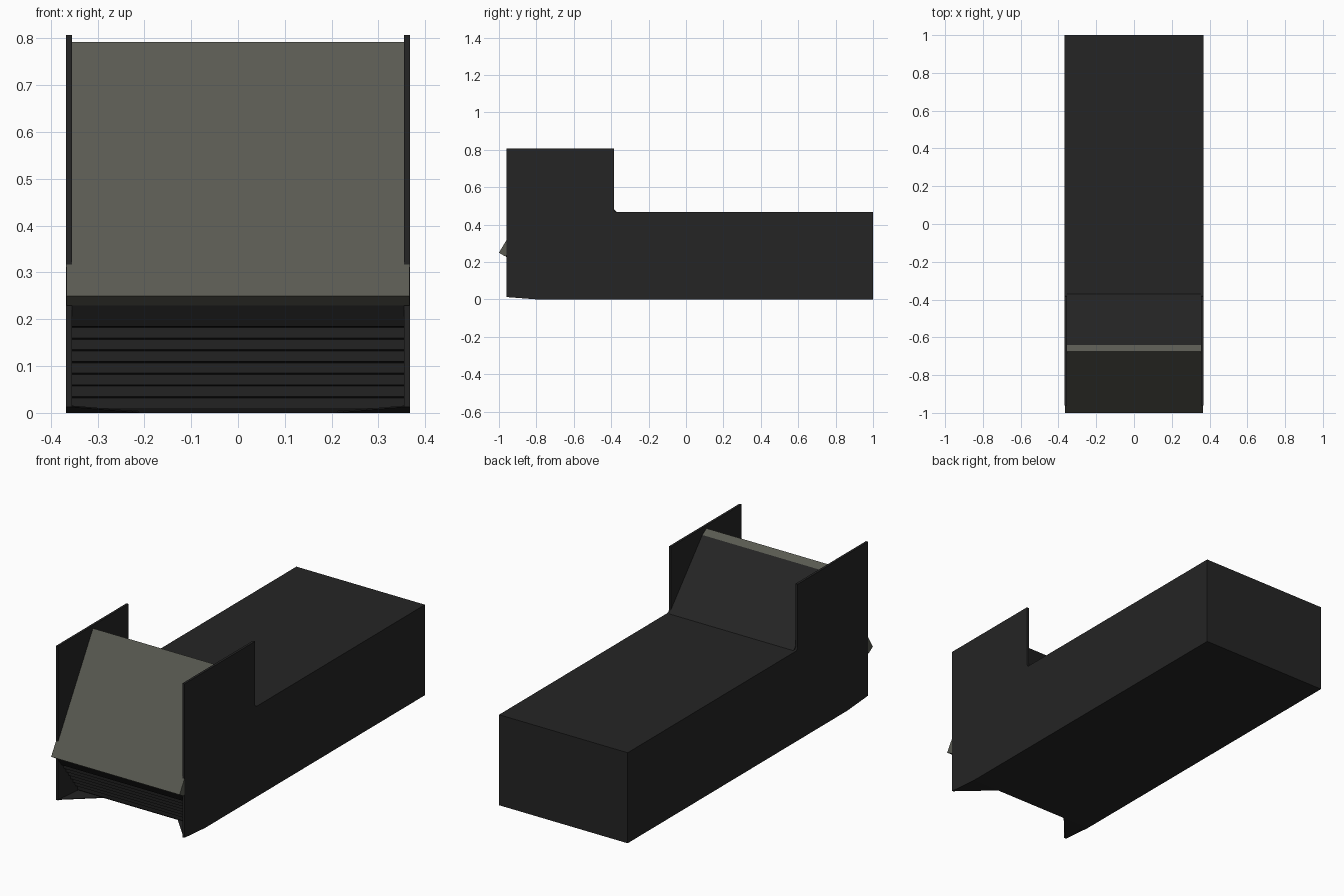
import bpy
import bmesh

if "Cube" in bpy.data.objects:
    bpy.data.objects.remove(bpy.data.objects["Cube"])


def material(name, rgb):
    m = bpy.data.materials.new(name)
    m.diffuse_color = (*rgb, 1.0)
    m.use_nodes = True
    m.node_tree.nodes["Principled BSDF"].inputs["Base Color"].default_value = m.diffuse_color
    return m


BLACK = material("matte black", (0.018, 0.018, 0.018))
GREY = material("warm grey", (0.100, 0.102, 0.083))


def extrude_profile(name, profile, x0, x1, mat):
    """Solid made from a (y, z) outline swept from x0 to x1."""
    bm = bmesh.new()
    a = [bm.verts.new((x0, y, z)) for y, z in profile]
    b = [bm.verts.new((x1, y, z)) for y, z in profile]
    bm.faces.new(a)
    bm.faces.new(b[::-1])
    n = len(profile)
    for i in range(n):
        j = (i + 1) % n
        bm.faces.new((a[j], a[i], b[i], b[j]))
    bmesh.ops.recalc_face_normals(bm, faces=bm.faces)
    me = bpy.data.meshes.new(name)
    bm.to_mesh(me)
    bm.free()
    me.materials.append(mat)
    ob = bpy.data.objects.new(name, me)
    bpy.context.collection.objects.link(ob)
    return ob


W, IN = 0.367, 0.355

# Stepped slats on the undercut front, from top to bottom
slats = []
for i in range(8):
    z = 0.185 - 0.025 * i
    y = -0.793 - 0.172 * z / 0.229
    slats.append((y, z))
    if i < 7:
        slats.append((y + 0.016, z - 0.003))

# Main body with raised hood and undercut front
core = [(-0.793, 0), (1, 0), (1, 0.467), (-0.37, 0.467), (-0.64, 0.771),
        (-0.964, 0.23)] + slats
extrude_profile("body", core, -IN, IN, BLACK)

# Side panels, taller at the front
side = [(-0.96, 0.013), (-0.793, 0), (1, 0), (1, 0.467), (-0.372, 0.467),
        (-0.382, 0.472), (-0.385, 0.48), (-0.385, 0.807), (-0.96, 0.807)]
for s, label in ((-1, "left"), (1, "right")):
    extrude_profile(label + "_side_panel", side, s * IN, s * W, BLACK)

# Slanted front board
board = [(-1, 0.25), (-0.675, 0.792), (-0.64, 0.771), (-0.965, 0.229)]
extrude_profile("slanted_board", board, -W + 0.0005, W - 0.0005, GREY)

# Triangular floor corners joining the undercut to the side panels
for s, label in ((-1, "left"), (1, "right")):
    bm = bmesh.new()
    pts = [(s * 0.36, -0.79, 0), (s * 0.208, -0.79, 0), (s * 0.36, -0.958, 0.013)]
    lo = [bm.verts.new(p) for p in pts]
    hi = [bm.verts.new((x, y, z + 0.003)) for x, y, z in pts]
    bm.faces.new(lo)
    bm.faces.new(hi[::-1])
    for i in range(3):
        j = (i + 1) % 3
        bm.faces.new((lo[j], lo[i], hi[i], hi[j]))
    bmesh.ops.recalc_face_normals(bm, faces=bm.faces)
    me = bpy.data.meshes.new(label + "_floor_corner")
    bm.to_mesh(me)
    bm.free()
    me.materials.append(BLACK)
    bpy.context.collection.objects.link(bpy.data.objects.new(me.name, me))
